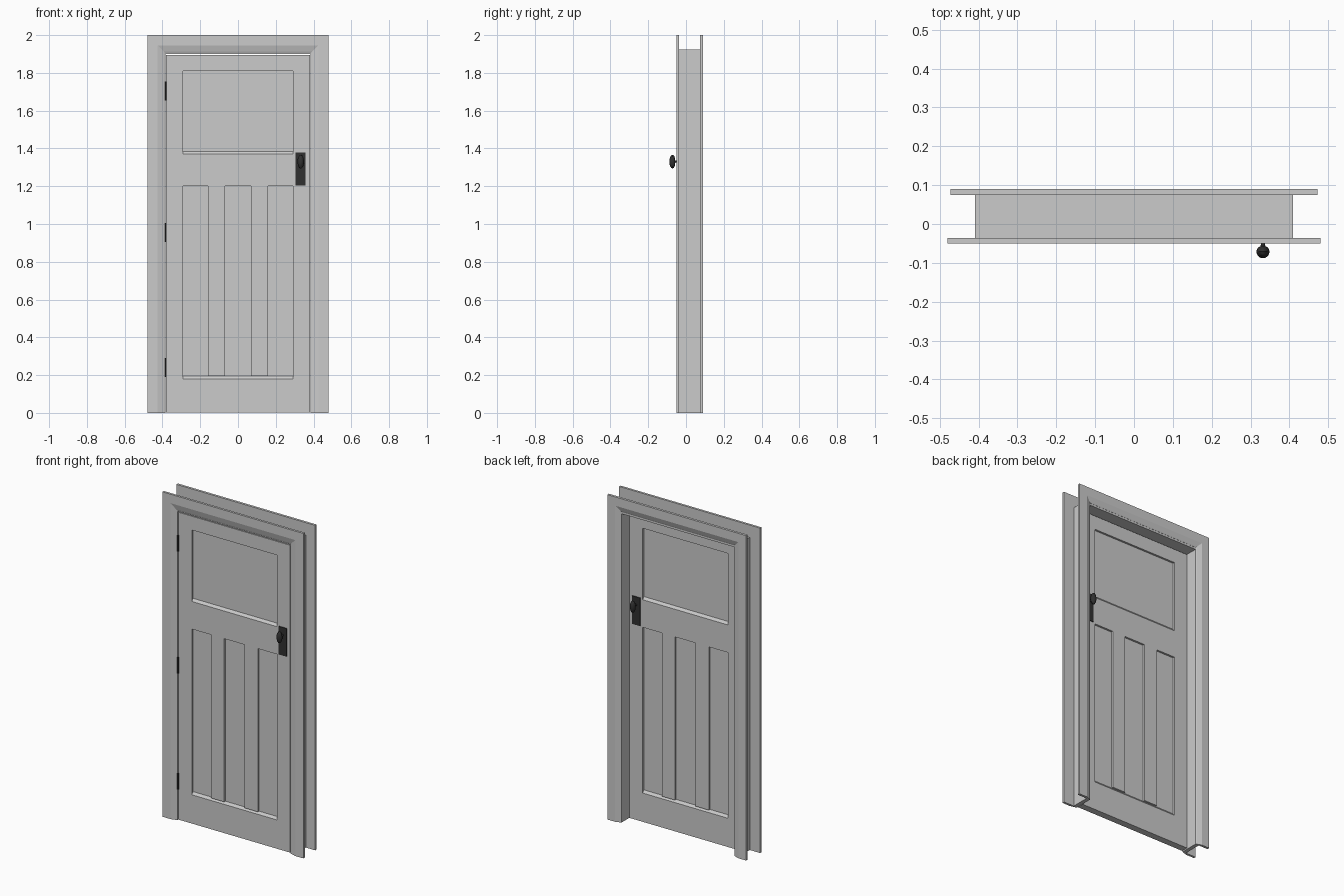
import bpy, bmesh, math
from mathutils import Matrix

if "Cube" in bpy.data.objects:
    bpy.data.objects.remove(bpy.data.objects["Cube"])

BLACK = bpy.data.materials.new("dark_metal")
BLACK.diffuse_color = (0.03, 0.03, 0.03, 1)
BLACK.use_nodes = True
BLACK.node_tree.nodes["Principled BSDF"].inputs["Base Color"].default_value = BLACK.diffuse_color


def finish(name, bm, mat=None, smooth=False):
    bmesh.ops.remove_doubles(bm, verts=bm.verts, dist=1e-5)
    bmesh.ops.recalc_face_normals(bm, faces=bm.faces)
    me = bpy.data.meshes.new(name)
    bm.to_mesh(me)
    bm.free()
    ob = bpy.data.objects.new(name, me)
    bpy.context.collection.objects.link(ob)
    if mat:
        me.materials.append(mat)
    if smooth:
        bpy.ops.object.select_all(action='DESELECT')
        ob.select_set(True)
        bpy.context.view_layer.objects.active = ob
        bpy.ops.object.shade_smooth_by_angle()
    return ob


def portal(name, w, h, profile):
    """Sweep a closed (offset, y) profile up, across and down with mitred corners."""
    bm = bmesh.new()
    rings = []
    for sx, top in ((-1, 0), (-1, 1), (1, 1), (1, 0)):
        rings.append([bm.verts.new((sx * (w + d), y, top * (h + d))) for d, y in profile])
    n = len(profile)
    for a, b in zip(rings, rings[1:]):
        for k in range(n):
            bm.faces.new((a[k], a[(k + 1) % n], b[(k + 1) % n], b[k]))
    bm.faces.new(rings[0])
    bm.faces.new(rings[-1])
    return finish(name, bm)


# Frame: lining between the two walls, moulded architraves front and back
portal("door_lining", 0.385, 1.90, [(0, -0.037), (0.024, -0.037), (0.024, 0.076), (0, 0.076)])
portal("front_architrave", 0.382, 1.902,
       [(0.003, -0.036), (0.003, -0.038), (0.010, -0.041), (0.043, -0.05), (0.098, -0.05), (0.098, -0.036)])
portal("back_architrave", 0.373, 1.90,
       [(0.012, 0.075), (0.012, 0.077), (0.018, 0.080), (0.046, 0.09), (0.10, 0.09), (0.10, 0.075)])

# Door leaf: grid of cells, each flat, recessed (panel) or sloping (sill)
FRONT, BACK, DEEP = -0.035, 0.007, 0.012
XS = [-0.38, -0.29, -0.16, -0.07, 0.07, 0.16, 0.29, 0.38]
ZS = [0.003, 0.18, 0.195, 1.20, 1.37, 1.385, 1.81, 1.895]


def depth(i, j):
    """Recess depth at the bottom and top of a cell."""
    if 1 <= i <= 5:
        if j in (1, 4):
            return 0, DEEP
        if j == 5 or (j == 2 and i in (1, 3, 5)):
            return DEEP, DEEP
    return 0, 0


bm = bmesh.new()


def quad(*pts):
    if len({tuple(round(c, 5) for c in p) for p in pts}) > 2:
        bm.faces.new([bm.verts.new(p) for p in pts])


N = len(XS) - 1
for face, sgn in ((FRONT, 1), (BACK, -1)):
    for i in range(N):
        for j in range(N):
            x0, x1, z0, z1 = XS[i], XS[i + 1], ZS[j], ZS[j + 1]
            b, t = (face + sgn * d for d in depth(i, j))
            quad((x0, b, z0), (x1, b, z0), (x1, t, z1), (x0, t, z1))
            if i + 1 < N:
                b2, t2 = (face + sgn * d for d in depth(i + 1, j))
                quad((x1, b, z0), (x1, b2, z0), (x1, t2, z1), (x1, t, z1))
            if j + 1 < N:
                b2 = face + sgn * depth(i, j + 1)[0]
                quad((x0, t, z1), (x1, t, z1), (x1, b2, z1), (x0, b2, z1))
for k in range(N):
    for z in (ZS[0], ZS[-1]):
        quad((XS[k], FRONT, z), (XS[k + 1], FRONT, z), (XS[k + 1], BACK, z), (XS[k], BACK, z))
    for x in (XS[0], XS[-1]):
        quad((x, FRONT, ZS[k]), (x, FRONT, ZS[k + 1]), (x, BACK, ZS[k + 1]), (x, BACK, ZS[k]))
finish("door_leaf", bm)

# Handles: plate and oval knob on both faces
KNOB = [(0.0065, 0.0), (0.0055, 0.014), (0.006, 0.019), (0.012, 0.022), (0.0155, 0.027), (0.017, 0.033),
        (0.0155, 0.040), (0.011, 0.046), (0.006, 0.049), (0, 0.050)]
for side, face, sgn in (("front", FRONT, -1), ("back", BACK, 1)):
    bm = bmesh.new()
    bmesh.ops.create_cube(bm, size=1, matrix=Matrix.Translation((0.332, face + sgn * 0.001, 1.2915))
                          @ Matrix.Diagonal((0.053, 0.008, 0.173, 1)))
    finish(side + "_handle_plate", bm, BLACK)
    bm = bmesh.new()
    rings = []
    for r, y in KNOB:
        tall = 2.15 if y > 0.019 else 1
        rings.append([bm.verts.new((0.332 + r * math.cos(a), face + sgn * (y + 0.003),
                                    1.33 + tall * r * math.sin(a)))
                      for a in (k * math.tau / 24 for k in range(24))])
    for a, b in zip(rings, rings[1:]):
        for k in range(24):
            bm.faces.new((a[k], a[(k + 1) % 24], b[(k + 1) % 24], b[k]))
    finish(side + "_knob", bm, BLACK, True)

# Hinge knuckles on the left edge
for n, z in enumerate((0.24, 0.955, 1.705)):
    bm = bmesh.new()
    bmesh.ops.create_cone(bm, cap_ends=True, segments=12, radius1=0.005, radius2=0.005, depth=0.1,
                          matrix=Matrix.Translation((-0.3825, -0.037, z)))
    finish("hinge_%d" % (n + 1), bm, BLACK, True)
